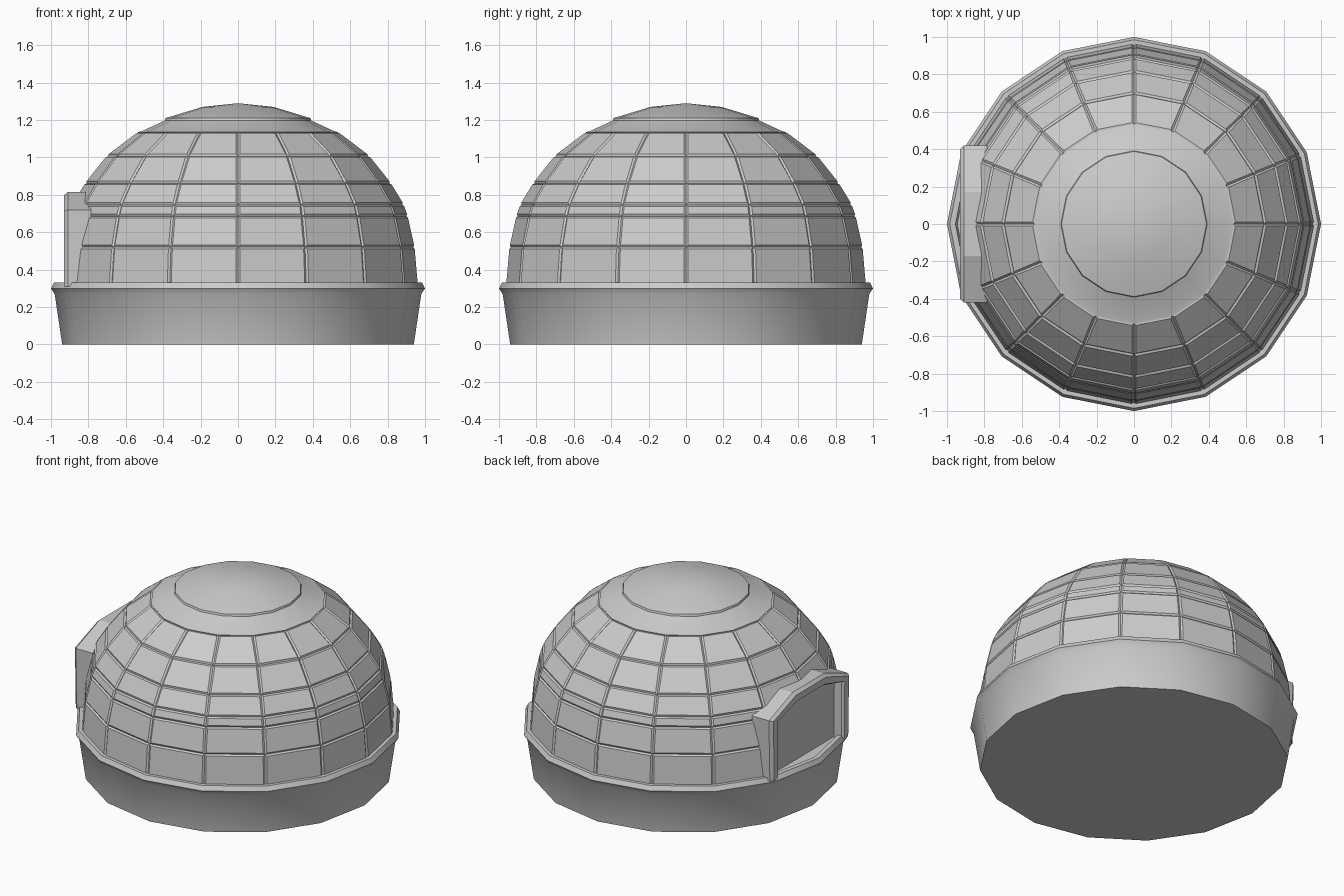
import bpy, bmesh
from math import pi, sin, cos, radians

if "Cube" in bpy.data.objects:
    bpy.data.objects.remove(bpy.data.objects["Cube"])

SIDES = 16


def finish(name, bm, angle=30):
    bmesh.ops.remove_doubles(bm, verts=bm.verts, dist=0.0005)
    bmesh.ops.recalc_face_normals(bm, faces=bm.faces)
    me = bpy.data.meshes.new(name)
    bm.to_mesh(me)
    bm.free()
    ob = bpy.data.objects.new(name, me)
    bpy.context.collection.objects.link(ob)
    bpy.ops.object.select_all(action='DESELECT')
    ob.select_set(True)
    bpy.context.view_layer.objects.active = ob
    bpy.ops.object.shade_smooth_by_angle(angle=radians(angle))
    return ob


def lathe(profile, skip=lambda row, seg: False):
    """Turn (radius, height) points around z; radius 0 makes a pole."""
    bm = bmesh.new()
    rings = []
    for r, z in profile:
        if r == 0:
            rings.append([bm.verts.new((0, 0, z))] * SIDES)
        else:
            rings.append([bm.verts.new((r * cos(2 * pi * i / SIDES),
                                        r * sin(2 * pi * i / SIDES), z))
                          for i in range(SIDES)])
    for row, (a, b) in enumerate(zip(rings, rings[1:])):
        for i in range(SIDES):
            if skip(row, i):
                continue
            j = (i + 1) % SIDES
            bm.faces.new(list(dict.fromkeys((a[i], a[j], b[j], b[i]))))
    return bm


# Flared base with rim and floor
finish("base", lathe([(0, 0), (0.94, 0), (0.98, 0.27), (1.0, 0.30),
                      (0.985, 0.33), (0.955, 0.33), (0.945, 0.31), (0, 0.31)]), 25)

# Dome of raised blocks, open where the doorway sits
rows = [(0.955, 0.31), (0.937, 0.52), (0.90, 0.685), (0.88, 0.745),
        (0.81, 0.86), (0.695, 1.005), (0.53, 1.13)]
dome = lathe(rows, skip=lambda row, seg: row < 3 and seg in (7, 8))
bmesh.ops.recalc_face_normals(dome, faces=dome.faces)
for f in dome.faces:
    c = f.calc_center_median()
    if f.normal.dot(c) < 0:
        f.normal_flip()
bmesh.ops.inset_individual(dome, faces=dome.faces[:], thickness=0.014, depth=0.009)
finish("dome_blocks", dome, 35)

# Crown ring and shallow cap
finish("crown_ring", lathe([(0.53, 1.12), (0.535, 1.135), (0.515, 1.14),
                            (0.385, 1.20)]), 25)
finish("top_cap", lathe([(0.37, 1.185), (0.392, 1.195), (0.388, 1.21),
                         (0.19, 1.27), (0, 1.29)]), 30)


# Doorway frame: cross-section carried along an arch
def arch(points):
    return [(-y, z) for y, z in points] + [(y, z) for y, z in reversed(points)]


outer = arch([(0.41, 0.31), (0.42, 0.72), (0.17, 0.815)])
inner = arch([(0.34, 0.31), (0.345, 0.69), (0.14, 0.745)])
section = [(0, -0.785), (0, -0.91), (0.25, -0.93), (0.85, -0.93),
           (1, -0.915), (1, -0.785)]
bm = bmesh.new()
stations = [[bm.verts.new((x, oy + (iy - oy) * t, oz + (iz - oz) * t))
             for t, x in section]
            for (oy, oz), (iy, iz) in zip(outer, inner)]
for a, b in zip(stations, stations[1:]):
    for k in range(len(section)):
        m = (k + 1) % len(section)
        bm.faces.new((a[k], a[m], b[m], b[k]))
bm.faces.new(stations[0])
bm.faces.new(stations[-1])
finish("door_frame", bm, 20)

# Recessed door panel
bm = bmesh.new()
face = bm.faces.new([bm.verts.new((-0.86, y, z)) for y, z in inner])
ext = bmesh.ops.extrude_face_region(bm, geom=[face])
for v in ext["geom"]:
    if isinstance(v, bmesh.types.BMVert):
        v.co.x += 0.04
finish("door_panel", bm, 20)
